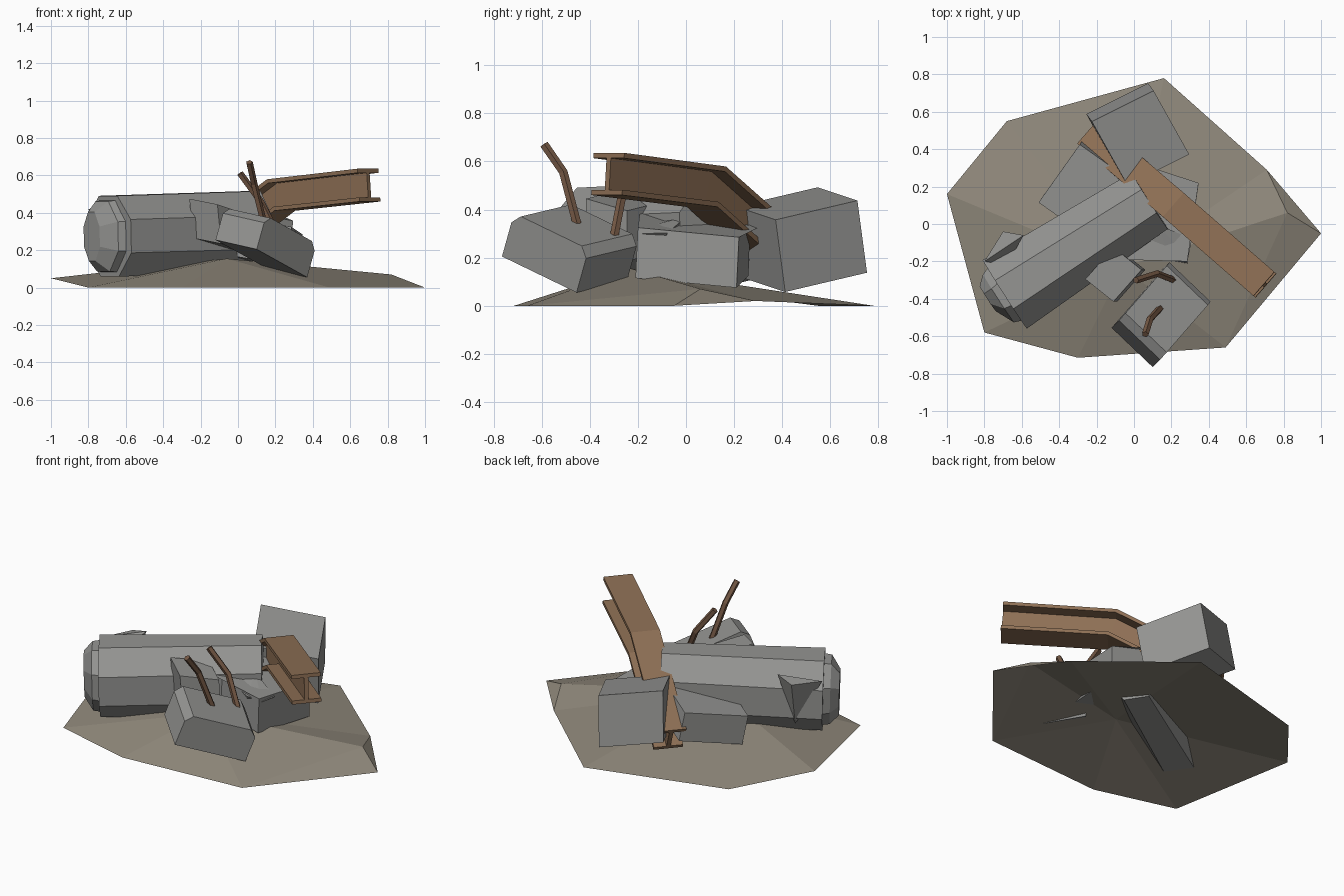
import bpy, bmesh, math, random
from mathutils import Vector as V

if "Cube" in bpy.data.objects:
    bpy.data.objects.remove(bpy.data.objects["Cube"])

random.seed(4)

def material(name, rgb):
    m = bpy.data.materials.new(name)
    m.diffuse_color = (*rgb, 1)
    m.use_nodes = True
    m.node_tree.nodes["Principled BSDF"].inputs["Base Color"].default_value = m.diffuse_color
    return m

rust = material("rusty_steel", (0.27, 0.16, 0.09))
dark_rust = material("dark_rust", (0.18, 0.10, 0.06))
dirt = material("dirt", (0.28, 0.25, 0.20))
concrete = material("concrete", (0.30, 0.30, 0.29))

def finish(name, bm, mat=concrete):
    bmesh.ops.recalc_face_normals(bm, faces=bm.faces)
    me = bpy.data.meshes.new(name)
    bm.to_mesh(me)
    bm.free()
    me.materials.append(mat)
    ob = bpy.data.objects.new(name, me)
    bpy.context.collection.objects.link(ob)
    return ob

def loft(name, rings, mat=concrete):
    """Skin a list of matching closed rings and cap both ends."""
    bm = bmesh.new()
    rs = [[bm.verts.new(p) for p in r] for r in rings]
    n = len(rs[0])
    for a, b in zip(rs, rs[1:]):
        for i in range(n):
            j = (i + 1) % n
            bm.faces.new((a[i], a[j], b[j], b[i]))
    bm.faces.new(rs[0])
    bm.faces.new(rs[-1])
    return finish(name, bm, mat)

def block(name, c, u, v, w, chip=0.04, chips=3):
    """Broken box spanned by three edge vectors, with a few top edges chipped."""
    bm = bmesh.new()
    bmesh.ops.create_cube(bm, size=1)
    c, u, v, w = V(c), V(u), V(v), V(w)
    tops = [e for e in bm.edges if all(p.co.z > 0 for p in e.verts)]
    for p in bm.verts:
        x, y, z = p.co
        p.co = c + u * x + v * y + w * z
    bmesh.ops.bevel(bm, geom=random.sample(tops, chips), offset=chip,
                    segments=1, affect='EDGES')
    return finish(name, bm)

def shard(name, pts):
    bm = bmesh.new()
    for p in pts:
        bm.verts.new(p)
    bmesh.ops.convex_hull(bm, input=bm.verts)
    return finish(name, bm)

# dirt mound: open sheet, fan around a low peak
rim = [(-1, .16, .05), (-.68, .55, 0), (.16, .78, 0), (.71, .29, .02), (.82, .06, .07),
       (.49, -.66, 0), (-.30, -.715, 0), (-.80, -.58, 0)]
bm = bmesh.new()
peak = bm.verts.new((-.06, -.23, .155))
ring = [bm.verts.new(p) for p in rim]
for i in range(len(ring)):
    bm.faces.new((peak, ring[(i + 1) % len(ring)], ring[i]))
toe = bm.verts.new((1, -.05, 0))
bm.faces.new((toe, ring[3], ring[4]))
bm.faces.new((toe, ring[4], ring[5]))
finish("dirt_mound", bm, dirt)

# fallen eight-sided column with a broken end
a, b = V((-.69, -.375, .275)), V((.085, .125, .298))
axis = (b - a).normalized()
side = axis.cross(V((0, 0, 1))).normalized()
up = side.cross(axis)

def octagon(c, s, h):
    return [c + side * (.236 * s * math.cos(t)) + up * (.236 * h * math.sin(t))
            for t in [math.radians(22.5 + 45 * k) for k in range(8)]]

loft("column", [octagon(a, 1, .99), octagon(b, .82, 1)])
loft("column_core", [octagon(a - axis * .09 + side * -.03, .36, .6),
                     octagon(a - axis * .04, .70, .86), octagon(a + axis * .05, .85, .9)])
shard("column_shard", [(-.70, -.04, .43), (-.59, -.06, .46), (-.80, -.20, .42),
                       (-.67, -.12, .15), (-.68, -.22, .35)])

# concrete blocks: centre and three edge vectors
block("back_block", (.02, .48, .275), (.33, .165, -.055), (.19, -.34, -.08), (.03, -.04, .30), .03, 1)
block("front_slab", (.15, -.48, .245), (.27, .31, -.15), (-.22, .21, .05), (.05, .05, .18), .04, 2)
block("middle_rock", (-.10, -.27, .33), (.15, .17, -.05), (.15, -.12, -.03), (-.02, 0, .21), .03, 1)
block("right_rock", (.17, .03, .225), (.06, .42, -.04), (.29, -.05, -.05), (.0, .01, .21), .05, 3)
block("left_slab", (-.27, .20, .22), (.22, .31, .08), (.24, -.17, .04), (-.02, -.03, .17), .03, 1)
shard("edge_sliver", [(-.05, -.10, .36), (.20, -.20, .32), (.29, -.18, .30), (.31, -.08, .3),
                      (.12, .0, .37), (.15, -.10, .15)])

# bent steel I-beam
W, H, T, S = .085, .088, .011, .012
half = [(W, H), (W, H - 2 * T), (S, H - 2 * T)]
prof = half + [(x, -z) for x, z in half[::-1]]
prof = prof + [(-x, -z) for x, z in prof]
path = [V((.70, -.325, .548)), V((.23, .085, .495)), V((-.215, .465, .155))]
d1, d2 = (path[1] - path[0]).normalized(), (path[2] - path[1]).normalized()
across = V((d1.x, d1.y, 0)).cross(V((0, 0, 1))).normalized()
rings = []
for p, d in zip(path, (d1, (d1 + d2).normalized(), d2)):
    lift = across.cross(d).normalized()
    rings.append([p + across * x + lift * z for x, z in prof])
loft("steel_beam", rings, rust)

# bent reinforcing rods
def rod(name, pts, r=.019):
    pts = [V(p) for p in pts]
    rings = []
    for i, p in enumerate(pts):
        d = (pts[min(i + 1, len(pts) - 1)] - pts[max(i - 1, 0)]).normalized()
        s = d.cross(V((0, 1, 0))).normalized()
        t = s.cross(d)
        rings.append([p + r * (s * math.cos(k * math.tau / 5) + t * math.sin(k * math.tau / 5))
                      for k in range(5)])
    loft(name, rings, dark_rust)

rod("rebar_front", [(.06, -.59, .67), (.085, -.51, .555), (.15, -.44, .29)])
rod("rebar_back", [(.01, -.30, .61), (.12, -.265, .46), (.21, -.30, .28)])
